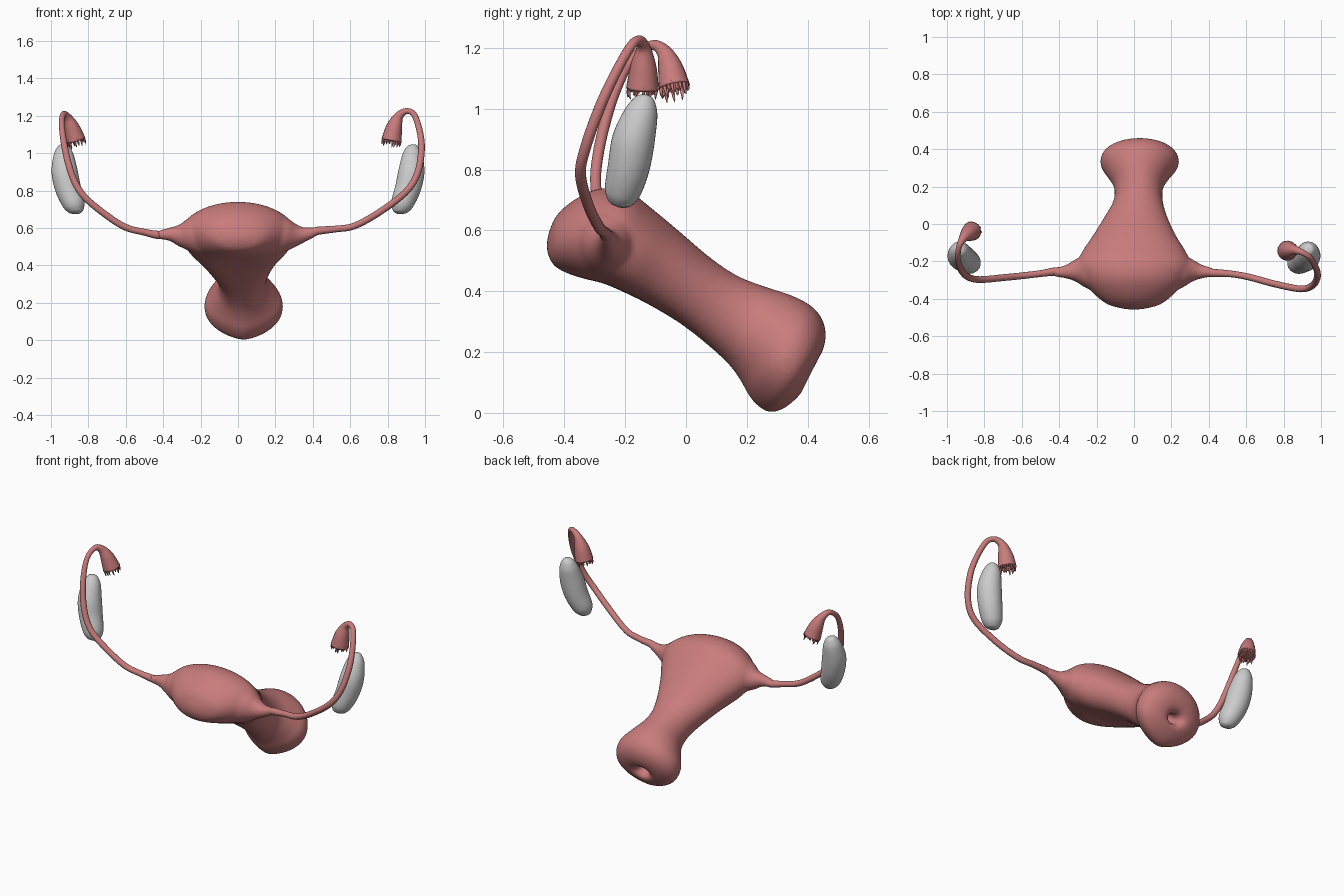
import bpy, bmesh, math, random
from mathutils import Vector

if "Cube" in bpy.data.objects:
    bpy.data.objects.remove(bpy.data.objects["Cube"])

random.seed(4)
pink = bpy.data.materials.new("pink_tissue")
pink.diffuse_color = (0.58, 0.2, 0.2, 1)
pink.use_nodes = True
pink.node_tree.nodes["Principled BSDF"].inputs["Base Color"].default_value = pink.diffuse_color


def smooth_rows(rows, n):
    """Catmull-Rom interpolation of rows of numbers."""
    out = []
    for i in range(len(rows) - 1):
        a, b = rows[max(i - 1, 0)], rows[i]
        c, d = rows[i + 1], rows[min(i + 2, len(rows) - 1)]
        for k in range(n):
            t = k / n
            out.append([0.5 * (2 * q + (r - p) * t + (2 * p - 5 * q + 4 * r - s) * t * t
                               + (3 * q - p - 3 * r + s) * t ** 3)
                        for p, q, r, s in zip(a, b, c, d)])
    return out + [list(rows[-1])]


def loft(bm, rings, start, end):
    """Skin rings of points, closing each end with a fan."""
    vs = [[bm.verts.new(p) for p in r] for r in rings]
    n = len(vs[0])
    a, b = bm.verts.new(start), bm.verts.new(end)
    faces = []
    for j in range(n):
        k = (j + 1) % n
        for r, s in zip(vs, vs[1:]):
            faces.append(bm.faces.new((r[j], r[k], s[k], s[j])))
        faces.append(bm.faces.new((a, vs[0][k], vs[0][j])))
        faces.append(bm.faces.new((b, vs[-1][j], vs[-1][k])))
    bmesh.ops.recalc_face_normals(bm, faces=faces)


def sweep(bm, path, sides=16, n=6, dent=0.0):
    """Tube through (x, y, z, radius) rows; returns end centre and end frame."""
    rows = smooth_rows(path, n)
    pts = [Vector(r[:3]) for r in rows]
    u, rings = Vector((0.31, 0.9, 0.29)), []
    for i, p in enumerate(pts):
        t = (pts[min(i + 1, len(pts) - 1)] - pts[max(i - 1, 0)]).normalized()
        u = (u - t * u.dot(t)).normalized()
        v = t.cross(u)
        rad = max(rows[i][3], 0.001)
        rings.append([p + rad * (u * math.cos(2 * math.pi * j / sides)
                                 + v * math.sin(2 * math.pi * j / sides)) for j in range(sides)])
    loft(bm, rings, pts[0], pts[-1] - t * dent)
    return pts[-1], t, u, v


def finish(bm, name, mat=None):
    me = bpy.data.meshes.new(name)
    bm.to_mesh(me)
    bm.free()
    for p in me.polygons:
        p.use_smooth = True
    ob = bpy.data.objects.new(name, me)
    bpy.context.collection.objects.link(ob)
    if mat:
        me.materials.append(mat)
    return ob


# Uterus: each ring is top y, top z, bottom y, bottom z, half width, x shift,
# and squareness of the underside (below 1 is boxy, above 1 is pointed)
body = [
    (-.452, .59, -.457, .53, .05, 0, 1), (-.425, .65, -.435, .485, .14, 0, 1),
    (-.36, .705, -.385, .457, .215, 0, .9), (-.28, .738, -.33, .44, .27, 0, .8),
    (-.19, .728, -.27, .425, .305, 0, .7), (-.11, .67, -.20, .395, .28, 0, .6),
    (-.02, .595, -.12, .355, .225, .002, .6), (.08, .51, -.02, .295, .17, .01, .7),
    (.17, .45, .07, .225, .132, .022, .9), (.26, .415, .14, .16, .132, .025, 1.1),
    (.35, .385, .18, .105, .17, .027, 1.3), (.42, .345, .215, .045, .208, .03, 1.45),
    (.455, .29, .27, .002, .2, .03, 1.4), (.457, .23, .33, .02, .15, .03, 1.2),
    (.435, .18, .385, .075, .08, .03, 1), (.40, .165, .37, .105, .042, .03, 1),
    (.34, .19, .31, .14, .028, .03, 1)]
bm = bmesh.new()
rings = []
for ty, tz, by, bz, w, sx, e in smooth_rows(body, 4):
    top, bot = Vector((sx, ty, tz)), Vector((sx, by, bz))
    ring = []
    for j in range(64):
        c, s = math.cos(math.pi * j / 32), math.sin(math.pi * j / 32)
        x = math.copysign(abs(c) ** (e if s < 0 else 1), c)
        ring.append((top + bot) / 2 + (top - bot) / 2 * s + Vector((w * x, 0, 0)))
    rings.append(ring)
loft(bm, rings, (0, -.458, .56), (.03, .31, .175))
# Horns that flow into the tubes
for s in (-1, 1):
    z = .585 if s > 0 else .563
    sweep(bm, [(s * .18, -.25, .565, .12), (s * .25, -.25, .563, .095), (s * .305, -.25, .561, .064),
               (s * .36, -.255, .566, .038), (s * .43, -.26, z, .022)], 24)
uterus = finish(bm, "uterus", pink)
rm = uterus.modifiers.new("blend", 'REMESH')
rm.mode = 'VOXEL'
rm.voxel_size = 0.01
rm.use_smooth_shade = True
sm = uterus.modifiers.new("soften", 'SMOOTH')
sm.factor = 0.5
sm.iterations = 8

# Tubes: x, y, z, radius, ending in a fringed funnel
R = 0.018
right = [(.37, -.256, .57, .022), (.43, -.262, .585, .022), (.52, -.267, .594, R), (.62, -.285, .61, R),
         (.75, -.32, .68, R), (.89, -.347, .785, R), (.955, -.328, .88, R), (.98, -.285, 1.0, R),
         (.975, -.24, 1.1, .017), (.945, -.185, 1.2, .016), (.905, -.155, 1.225, .016),
         (.862, -.14, 1.2, .024), (.836, -.14, 1.14, .043), (.82, -.143, 1.065, .054)]
left = [(-.37, -.252, .563, .022), (-.43, -.255, .563, .022), (-.5, -.265, .577, R), (-.6, -.277, .603, R),
        (-.7, -.287, .665, R), (-.81, -.297, .755, R), (-.865, -.292, .83, R), (-.903, -.272, .93, R),
        (-.93, -.235, 1.05, .017), (-.943, -.18, 1.16, .015), (-.933, -.115, 1.208, .016),
        (-.912, -.075, 1.19, .024), (-.889, -.053, 1.14, .04), (-.867, -.038, 1.07, .052)]
for name, path in (("right", right), ("left", left)):
    bm = bmesh.new()
    c, t, u, v = sweep(bm, path, dent=0.05)
    # Ragged fringe around the funnel mouth
    for k in range(18):
        a = 2 * math.pi * (k + random.uniform(-.3, .3)) / 18
        out = u * math.cos(a) + v * math.sin(a)
        base, ln = c + out * (path[-1][3] - .008), random.uniform(.012, .038)
        mid = base + t * ln * .5 + out * random.uniform(-.004, .004)
        tip = base + t * ln + out * random.uniform(-.008, .004)
        sweep(bm, [(*(base - t * .012), .006), (*mid, .005), (*tip, .001)], 6, 2)
    finish(bm, name + "_tube", pink)

# Ovaries: slightly bean-shaped, bowed outward
for name, s in (("right", 1), ("left", -1)):
    bm = bmesh.new()
    sweep(bm, [(s * x, y, z, r) for x, y, z, r in (
        (.862, -.22, .676, 0), (.862, -.219, .68, .024), (.865, -.216, .694, .042),
        (.877, -.208, .73, .06), (.908, -.188, .81, .069), (.927, -.172, .9, .07),
        (.932, -.147, .985, .055), (.931, -.136, 1.025, .037), (.929, -.132, 1.041, .021),
        (.928, -.131, 1.046, 0))], 32, 5)
    finish(bm, name + "_ovary")
